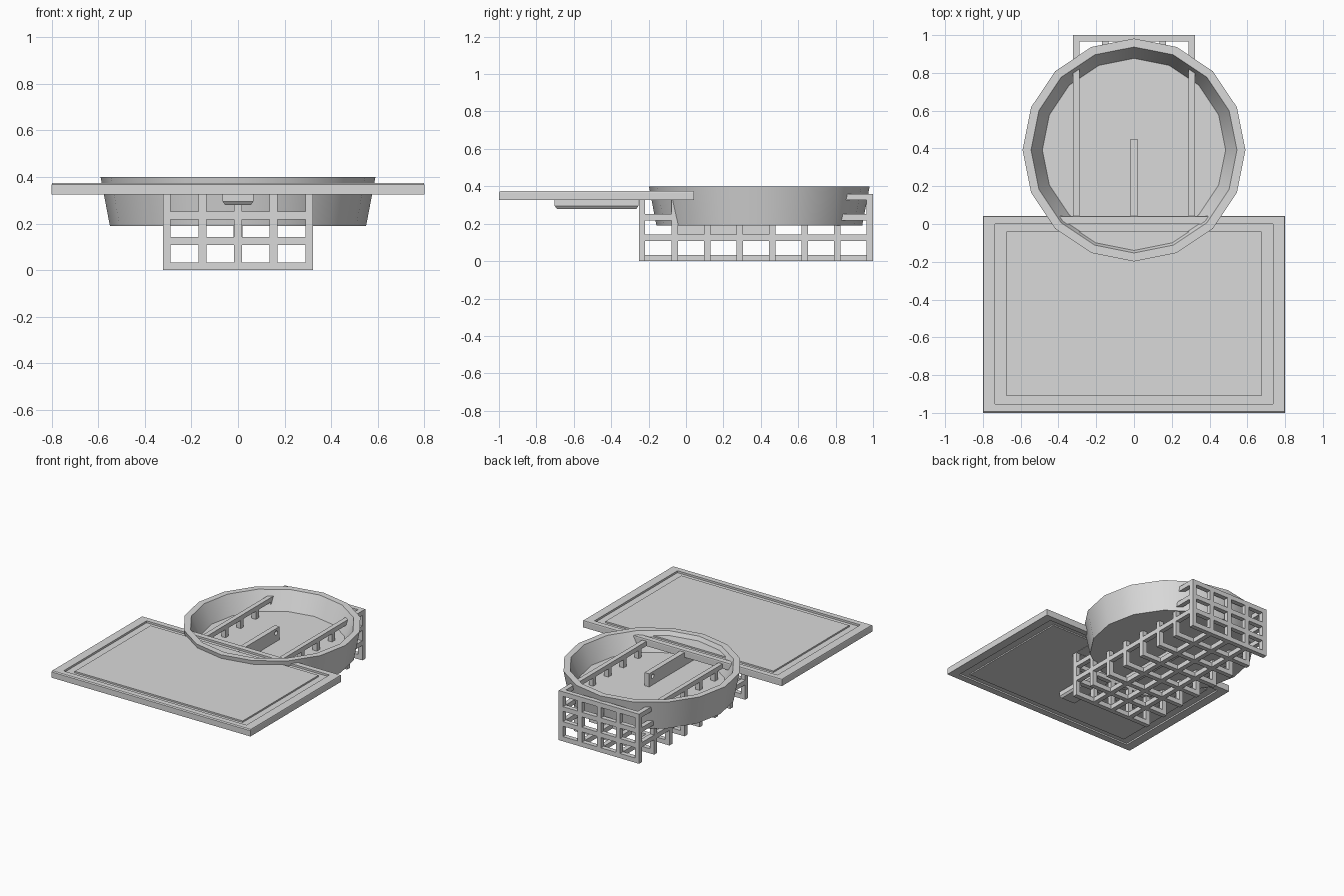
import bpy, bmesh, math
from mathutils import Matrix, Vector

cube = bpy.data.objects.get("Cube")
if cube:
    bpy.data.objects.remove(cube, do_unlink=True)

grey = bpy.data.materials.new("light_grey")
grey.diffuse_color = (0.7, 0.7, 0.7, 1)
grey.use_nodes = True
grey.node_tree.nodes["Principled BSDF"].inputs["Base Color"].default_value = grey.diffuse_color


def finish(name, bm, smooth=False):
    bmesh.ops.recalc_face_normals(bm, faces=bm.faces[:])
    mesh = bpy.data.meshes.new(name)
    bm.to_mesh(mesh)
    bm.free()
    mesh.materials.append(grey)
    obj = bpy.data.objects.new(name, mesh)
    bpy.context.collection.objects.link(obj)
    if smooth:
        bpy.ops.object.select_all(action='DESELECT')
        obj.select_set(True)
        bpy.context.view_layer.objects.active = obj
        bpy.ops.object.shade_smooth_by_angle(angle=math.radians(30))
    return obj


def add_box(bm, low, high):
    low, high = Vector(low), Vector(high)
    matrix = Matrix.Translation((low + high) / 2) @ Matrix.Diagonal((*(high - low), 1))
    bmesh.ops.create_cube(bm, size=1, matrix=matrix)


def loft(name, rings, smooth=False):
    """Skin a list of point rings and cap both ends."""
    bm = bmesh.new()
    loops = [[bm.verts.new(p) for p in ring] for ring in rings]
    for a, b in zip(loops, loops[1:]):
        for i in range(len(a)):
            j = (i + 1) % len(a)
            bm.faces.new((a[i], a[j], b[j], b[i]))
    bm.faces.new(loops[0][::-1])
    bm.faces.new(loops[-1])
    return finish(name, bm, smooth)


def rect(half_x, y0, y1, z):
    return [(-half_x, y0, z), (half_x, y0, z), (half_x, y1, z), (-half_x, y1, z)]


def circle(radius, z, sides=16, y=0.392):
    steps = [math.tau * i / sides for i in range(sides)]
    return [(radius * math.cos(a), y + radius * math.sin(a), z) for a in steps]


# Lattice crate: framed end walls, and side posts with rails between them
HX, Y0, Y1, TOP, T = 0.323, -0.252, 1.0, 0.36, 0.034
columns = [-HX + i * (2 * HX - T) / 4 for i in range(5)]
rows = [Y0 + i * (Y1 - Y0 - T) / 7 for i in range(8)]
levels = [i * (TOP - T) / 3 for i in range(4)]
bm = bmesh.new()
for y in (rows[0], rows[-1]):
    for x in columns:
        add_box(bm, (x, y, 0), (x + T, y + T, TOP))
    for z in levels:
        add_box(bm, (-HX, y, z), (HX, y + T, z + T))
for x in (columns[0], columns[-1]):
    for y in rows[1:-1]:
        add_box(bm, (x, y, 0), (x + T, y + T, TOP))
    for z in levels[1:]:
        add_box(bm, (x, Y0, z), (x + T, Y1, z + T))
# Crate floor: cross slats and lengthwise bars, open along the sides
for y in rows[1:-1]:
    add_box(bm, (-HX, y, 0), (HX, y + T, T))
for x in columns[1:-1]:
    add_box(bm, (x, Y0, 0), (x + T, Y1, T))
finish("lattice_crate", bm)

# Round basin with a thick floor
profile = [(0.55, 0.19), (0.59, 0.4), (0.545, 0.4), (0.485, 0.267)]
loft("round_basin", [circle(r, z) for r, z in profile], smooth=True)

# Flat tray with a shallow groove around the panel on both faces
outer, step, panel = (0.8, -1, 0.042), (0.735, -0.952, 0.0), (0.675, -0.91, -0.04)
loft("tray", [
    rect(*panel, 0.328), rect(*panel, 0.337), rect(*step, 0.337), rect(*step, 0.326),
    rect(*outer, 0.326), rect(*outer, 0.368), rect(0.798, -0.992, 0.04, 0.374),
    rect(*step, 0.374), rect(*step, 0.360), rect(*panel, 0.360), rect(*panel, 0.371),
])

# Chamfered block under the tray
loft("under_block", [
    rect(0.055, -0.69, -0.265, 0.28), rect(0.066, -0.702, -0.255, 0.295),
    rect(0.066, -0.702, -0.255, 0.34),
])

# Deep upright tab through the basin floor, with a small hole near its end
bm = bmesh.new()
add_box(bm, (-0.019, -0.06, 0.125), (0.019, 0.45, 0.362))
tab = finish("tab", bm)
bm = bmesh.new()
bmesh.ops.create_cone(bm, cap_ends=True, segments=12, radius1=0.016, radius2=0.016, depth=0.1,
                      matrix=Matrix.Translation((0, 0.41, 0.33)) @ Matrix.Rotation(math.pi / 2, 4, 'Y'))
cutter = finish("hole_cutter", bm)
cutter.hide_render = True
cutter.hide_viewport = True
cutter.display_type = 'WIRE'
hole = tab.modifiers.new("hole", 'BOOLEAN')
hole.operation = 'DIFFERENCE'
hole.object = cutter
